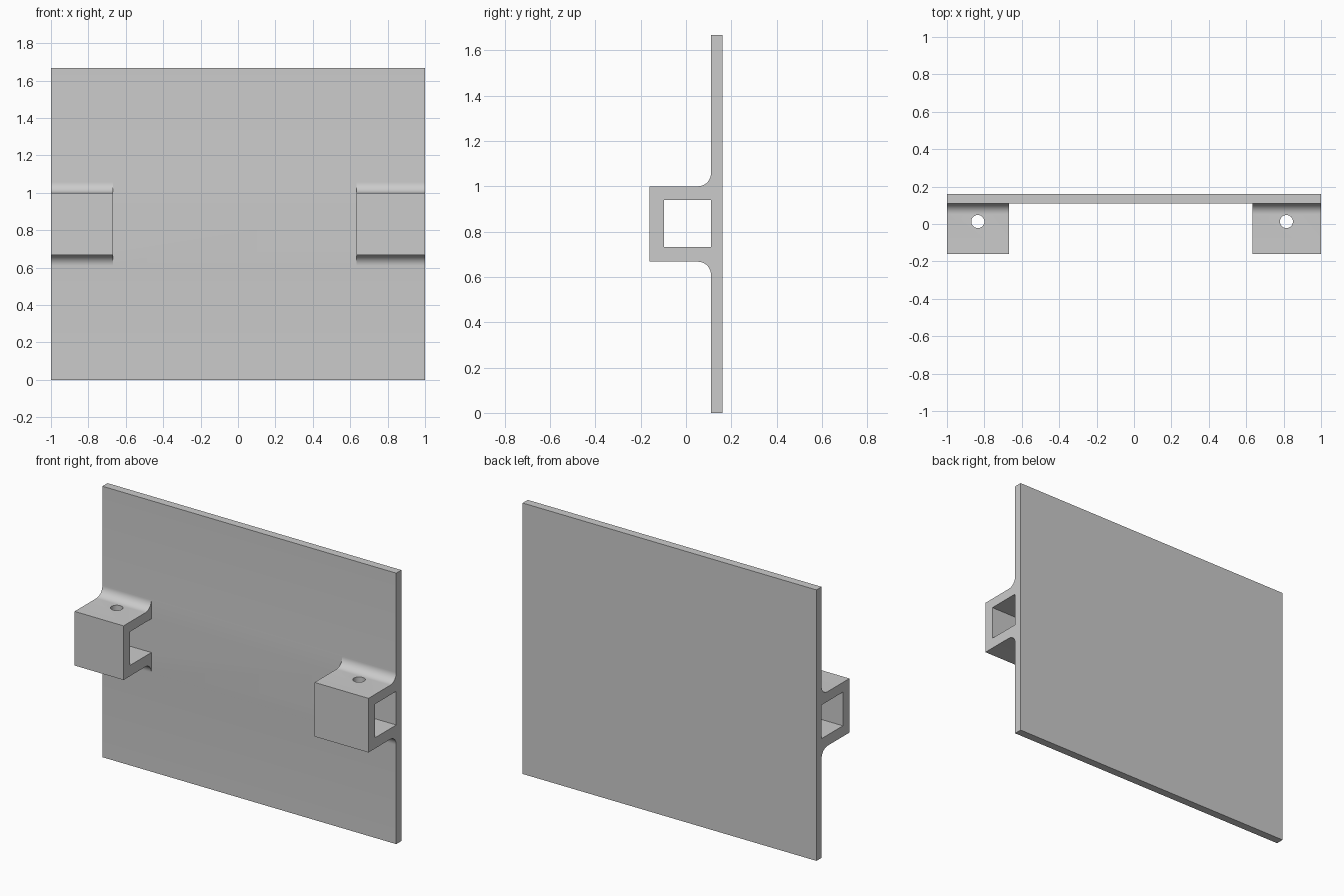
import bpy, bmesh, math

cube = bpy.data.objects.get("Cube")
if cube:
    bpy.data.objects.remove(cube)

grey = bpy.data.materials.new("plain grey")
grey.use_nodes = True
colour = (0.6, 0.6, 0.6, 1)
grey.diffuse_color = colour
grey.node_tree.nodes["Principled BSDF"].inputs["Base Color"].default_value = colour

FACE, BACK, TOP = 0.11, 0.16, 1.667       # plate front, back and height
LOW, HIGH, NOSE = 0.667, 1.0, -0.16       # bracket outside
IN_LOW, IN_HIGH, IN_NOSE = 0.733, 0.94, -0.097
FILLET, ROOT = 0.057, 0.135               # fillet radius, depth sunk in plate


def extrude_x(name, profile, x0, x1):
    """Solid made by sweeping a (y, z) outline from x0 to x1."""
    bm = bmesh.new()
    face = bm.faces.new([bm.verts.new((x0, y, z)) for y, z in profile])
    swept = bmesh.ops.extrude_face_region(bm, geom=[face])["geom"]
    bmesh.ops.translate(bm, vec=(x1 - x0, 0, 0),
                        verts=[v for v in swept if isinstance(v, bmesh.types.BMVert)])
    bmesh.ops.recalc_face_normals(bm, faces=bm.faces)
    mesh = bpy.data.meshes.new(name)
    bm.to_mesh(mesh)
    bm.free()
    mesh.materials.append(grey)
    obj = bpy.data.objects.new(name, mesh)
    bpy.context.collection.objects.link(obj)
    return obj


def combine(target, other, operation):
    """Apply a boolean and discard the second solid."""
    bpy.ops.object.select_all(action="DESELECT")
    bpy.context.view_layer.objects.active = target
    target.select_set(True)
    mod = target.modifiers.new(operation, "BOOLEAN")
    mod.operation, mod.object, mod.solver = operation, other, "EXACT"
    bpy.ops.object.modifier_apply(modifier=mod.name)
    bpy.data.objects.remove(other)


def fillet(edge_z, side):
    """Concave arc from the bracket wall up (or down) onto the plate."""
    steps = 12
    return [(FACE - FILLET + FILLET * math.sin(a),
             edge_z + side * FILLET * (1 - math.cos(a)))
            for a in (math.pi / 2 * i / steps for i in range(steps + 1))]


# Bracket outline: a C opening onto the plate, with filleted roots
top_arc, low_arc = fillet(HIGH, 1), fillet(LOW, -1)
bracket_profile = ([(NOSE, LOW), (NOSE, HIGH)] + top_arc
                   + [(ROOT, top_arc[-1][1]), (ROOT, IN_HIGH),
                      (IN_NOSE, IN_HIGH), (IN_NOSE, IN_LOW), (ROOT, IN_LOW),
                      (ROOT, low_arc[-1][1])] + low_arc[::-1])

# Back plate
plate = extrude_x("plate_with_brackets",
                  [(FACE, 0), (BACK, 0), (BACK, TOP), (FACE, TOP)], -1, 1)

# Brackets, each with a vertical bolt hole through both walls
for x0, x1, hole_x in ((-1, -0.667, -0.835), (0.633, 1, 0.815)):
    bracket = extrude_x("bracket", bracket_profile, x0, x1)
    bpy.ops.mesh.primitive_cylinder_add(vertices=32, radius=0.035, depth=1,
                                        location=(hole_x, 0.013, 0.833))
    drill = bpy.context.object
    drill.name = "bolt_hole_cutter"
    drill.hide_render = True
    drill.data.materials.append(grey)
    combine(bracket, drill, "DIFFERENCE")
    combine(plate, bracket, "UNION")

# Smooth the fillets and holes only
plate.select_set(True)
bpy.context.view_layer.objects.active = plate
bpy.ops.object.shade_smooth_by_angle(angle=math.radians(30))
